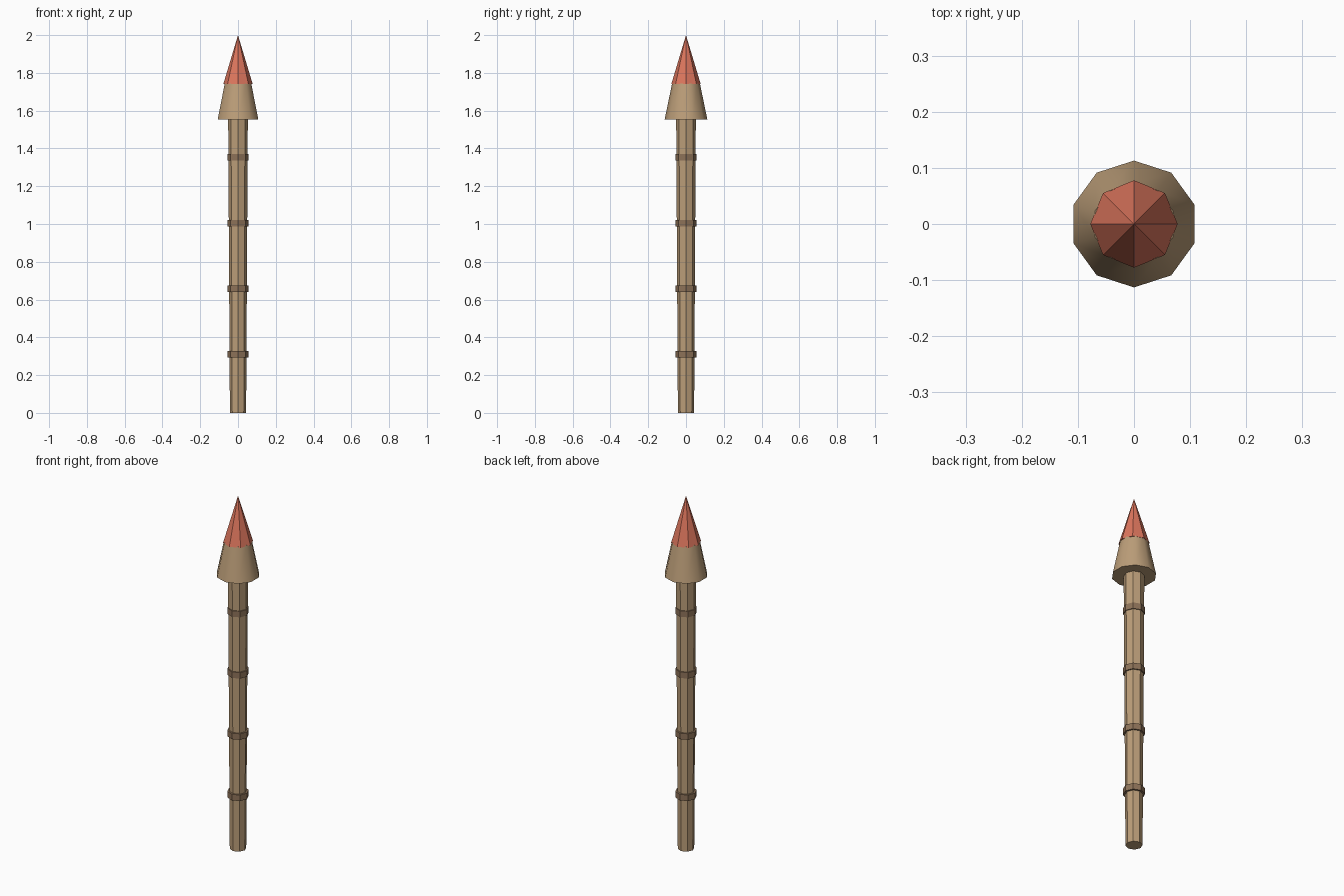
import bpy, bmesh, math
from mathutils import Matrix

if "Cube" in bpy.data.objects:
    bpy.data.objects.remove(bpy.data.objects["Cube"])


def material(name, rgb):
    m = bpy.data.materials.new(name)
    m.diffuse_color = (*rgb, 1)
    m.use_nodes = True
    m.node_tree.nodes["Principled BSDF"].inputs["Base Color"].default_value = m.diffuse_color
    return m


WOOD = material("pale wood", (0.50, 0.34, 0.19))
BROWN = material("brown binding", (0.27, 0.17, 0.10))
RED = material("coral red", (0.72, 0.18, 0.11))


def frustum(name, sides, r0, r1, z0, z1, mat, turn=0.0, smooth=False):
    """Capped n-sided frustum or cone; first corner at angle `turn` (degrees)."""
    bm = bmesh.new()
    t = math.radians(turn)

    def ring(r, z):
        return [bm.verts.new((r * math.cos(t + 2 * math.pi * i / sides),
                              r * math.sin(t + 2 * math.pi * i / sides), z))
                for i in range(sides)]
    low = ring(r0, z0)
    bm.faces.new(low[::-1])
    high = ring(r1, z1) if r1 > 0 else [bm.verts.new((0, 0, z1))] * sides
    if r1 > 0:
        bm.faces.new(high)
    for i in range(sides):
        j = (i + 1) % sides
        corners = [low[i], low[j], high[j]] + ([high[i]] if r1 > 0 else [])
        f = bm.faces.new(corners)
        f.smooth = smooth
    if smooth:  # keep the cap rims crisp
        for e in bm.edges:
            e.smooth = abs(e.verts[0].co.z - e.verts[1].co.z) > 1e-5
    mesh = bpy.data.meshes.new(name)
    bm.to_mesh(mesh)
    bm.free()
    mesh.materials.append(mat)
    ob = bpy.data.objects.new(name, mesh)
    bpy.context.collection.objects.link(ob)
    return ob


# Shaft, slightly wider towards the head
frustum("shaft", 8, 0.043, 0.052, 0.0, 1.56, WOOD)

# Evenly spaced bindings around the shaft
for k in range(4):
    z = 0.31 + 0.3475 * k
    frustum(f"binding_{k + 1}", 8, 0.056, 0.056, z - 0.017, z + 0.017, BROWN)

# Smooth ten-sided head collar and faceted red point
frustum("head_collar", 10, 0.113, 0.0735, 1.553, 1.745, WOOD, turn=18, smooth=True)
frustum("point", 8, 0.078, 0.0, 1.74, 2.0, RED)
